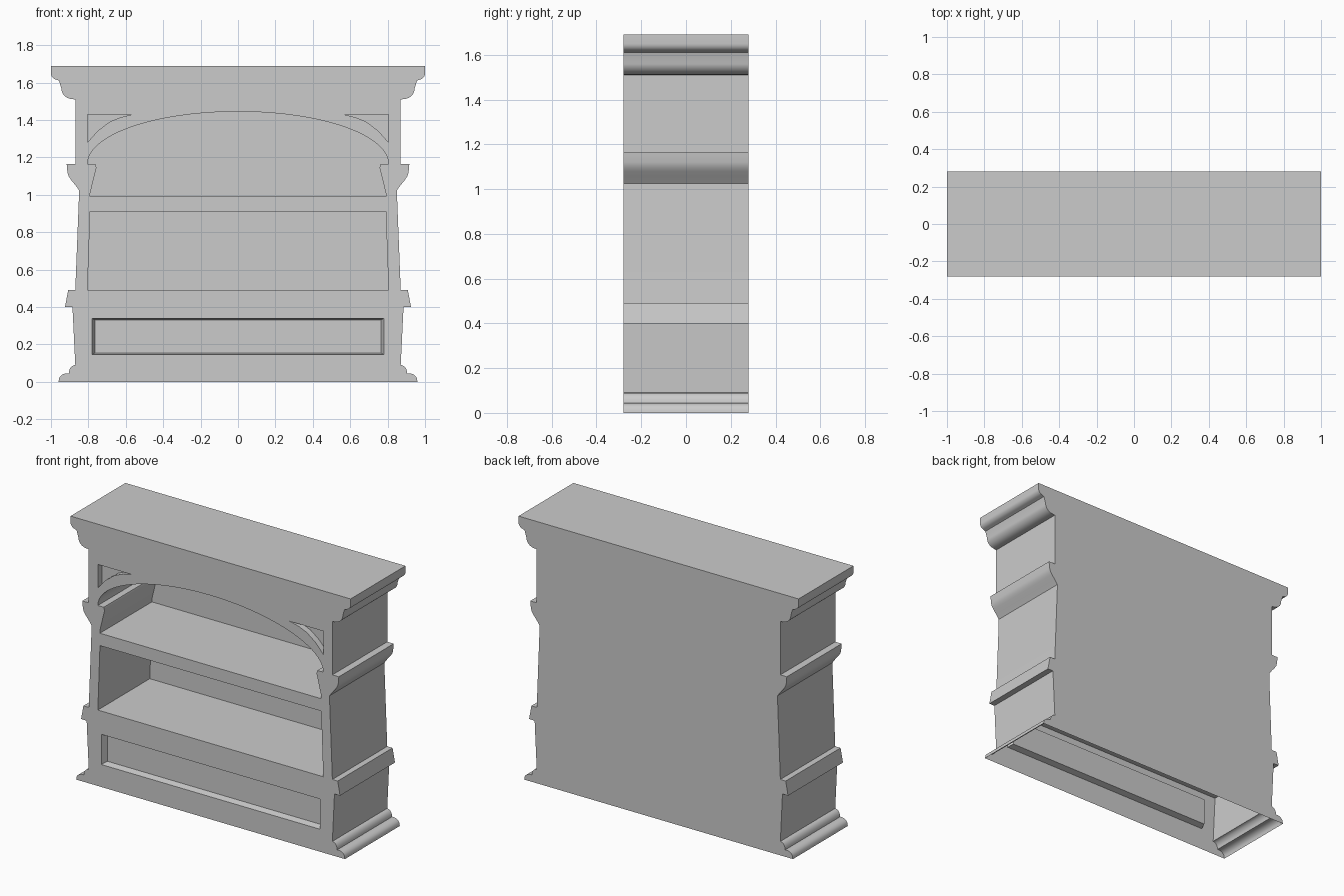
import bpy, bmesh
from math import sin, cos, pi, radians

if "Cube" in bpy.data.objects:
    bpy.data.objects.remove(bpy.data.objects["Cube"])

FRONT, BACK = -0.28, 0.28


def mirrored(half):
    """Full counter-clockwise outline from its right half (bottom to top)."""
    return half + [(-x, z) for x, z in reversed(half) if x > 1e-6]


def arc(cx, cz, rx, rz, a0, a1, n):
    """Elliptical arc points, angles in degrees."""
    return [(cx + rx * cos(radians(a0 + (a1 - a0) * i / n)),
             cz + rz * sin(radians(a0 + (a1 - a0) * i / n))) for i in range(n + 1)]


def finish(bm, name):
    me = bpy.data.meshes.new(name)
    bm.to_mesh(me)
    bm.free()
    ob = bpy.data.objects.new(name, me)
    bpy.context.collection.objects.link(ob)
    bpy.ops.object.select_all(action='DESELECT')
    ob.select_set(True)
    bpy.context.view_layer.objects.active = ob
    bpy.ops.object.shade_smooth_by_angle(angle=radians(35))
    return ob


def ring(bm, pts, y):
    return [bm.verts.new((x, y, z)) for x, z in pts]


def pocket(name, outline, depth, inner=None):
    """Recess sunk into the front: walls plus a back, facing inward."""
    bm = bmesh.new()
    f = ring(bm, outline, FRONT)
    b = ring(bm, inner or outline, FRONT + depth)
    n = len(f)
    for i in range(n):
        j = (i + 1) % n
        bm.faces.new((f[i], f[j], b[j], b[i]))
    bm.faces.new(b)
    return finish(bm, name)


# Side silhouette: base moulding, plinth, belt, pilaster, capital, cornice
silhouette = mirrored(
    [(0.96, 0.0)] + arc(0.915, 0.01, 0.043, 0.035, 0, 90, 5)
    + arc(0.87, 0.045, 0.035, 0.045, 0, 90, 5)
    + [(0.885, 0.40), (0.925, 0.40), (0.908, 0.49), (0.87, 0.49),
       (0.85, 1.0), (0.85, 1.025), (0.872, 1.055), (0.893, 1.08),
       (0.906, 1.10), (0.912, 1.12), (0.916, 1.165), (0.87, 1.165), (0.87, 1.51)]
    + arc(0.885, 1.57, 0.06, 0.058, -80, 0, 7)
    + [(0.957, 1.61)] + arc(0.965, 1.65, 0.035, 0.035, -80, 0, 6)
    + [(1.0, 1.69)])

# Front openings
arch_opening = mirrored(
    [(0.79, 0.99), (0.79, 1.01), (0.757, 1.145), (0.763, 1.165)]
    + arc(0, 1.165, 0.805, 0.28, 0, 90, 24)[:-1] + [(0.0, 1.445)])
shelf_opening = mirrored([(0.805, 0.49), (0.79, 0.91)])
panel_outer = mirrored([(0.78, 0.145), (0.78, 0.34)])
panel_inner = mirrored([(0.765, 0.155), (0.765, 0.33)])
spandrel_r = [(0.805, 1.28), (0.805, 1.43), (0.565, 1.43),
              (0.63, 1.414), (0.687, 1.39), (0.75, 1.342)]
spandrel_l = [(-x, z) for x, z in reversed(spandrel_r)]
holes = [arch_opening, shelf_opening, panel_outer, spandrel_r, spandrel_l]

# Outer sides, top and back (underside is open)
bm = bmesh.new()
f, b = ring(bm, silhouette, FRONT), ring(bm, silhouette, BACK)
for i in range(len(f) - 1):
    bm.faces.new((f[i + 1], f[i], b[i], b[i + 1]))
bm.faces.new(b[::-1])
finish(bm, "case_sides_and_back")

# Front sheet with holes
bm = bmesh.new()
edges = []
for loop in [silhouette] + holes:
    v = ring(bm, loop, FRONT)
    edges += [bm.edges.new((v[i - 1], v[i])) for i in range(len(v))]
bmesh.ops.triangle_fill(bm, use_beauty=True, use_dissolve=False,
                        edges=edges, normal=(0, -1, 0))
bm.normal_update()
bmesh.ops.reverse_faces(bm, faces=[p for p in bm.faces if p.normal.y > 0])
finish(bm, "case_front")

# Compartments and recesses
pocket("arched_compartment", arch_opening, 0.53)
pocket("shelf_compartment", shelf_opening, 0.53)
pocket("lower_panel", panel_outer, 0.04, panel_inner)
pocket("corner_recess_right", spandrel_r, 0.04)
pocket("corner_recess_left", spandrel_l, 0.04)

# Underside of the bottom shelf, seen through the open base
bm = bmesh.new()
bm.faces.new([bm.verts.new((x, y, 0.40)) for x, y in
              ((-0.885, FRONT), (-0.885, BACK), (0.885, BACK), (0.885, FRONT))])
finish(bm, "bottom_shelf_underside")
